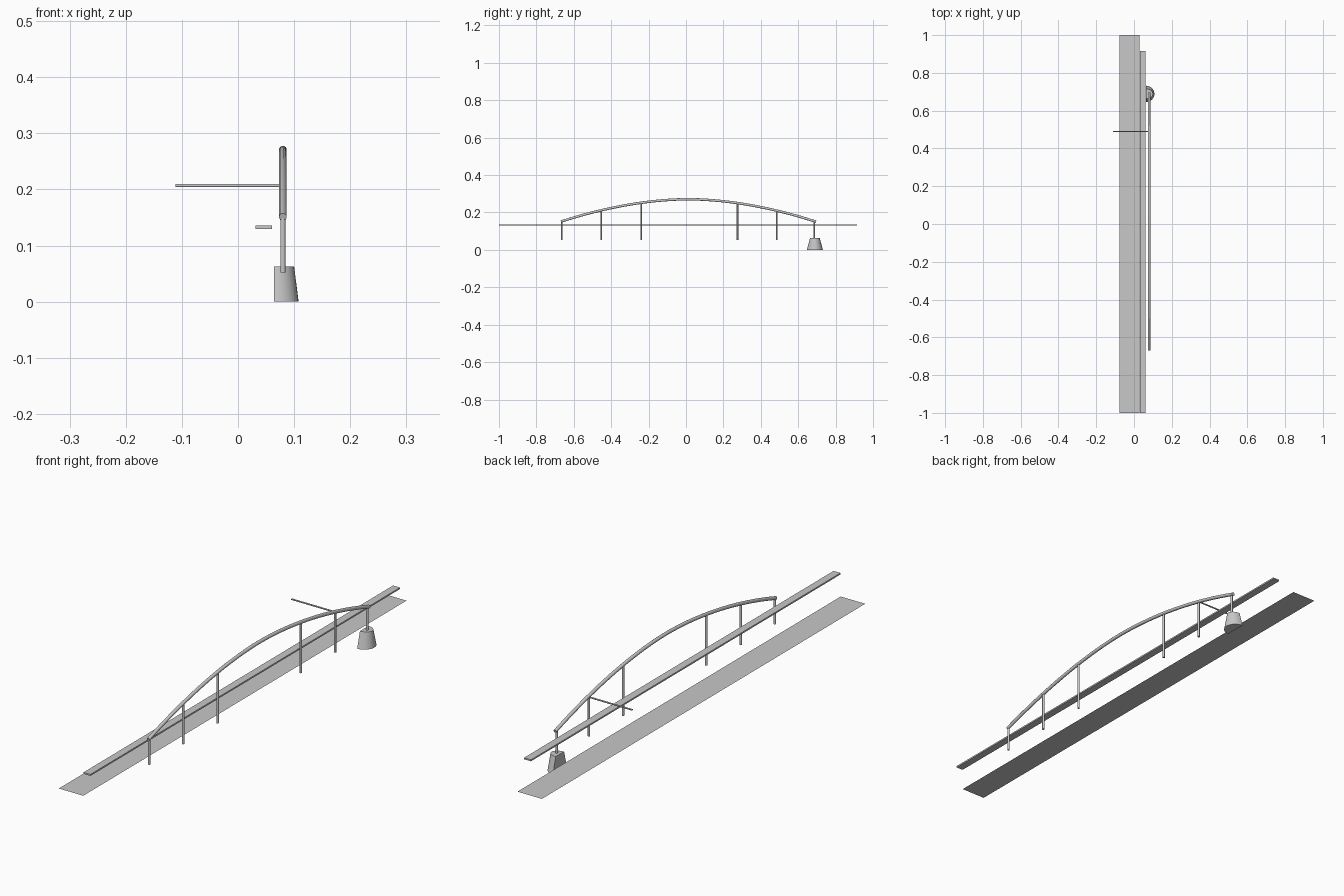
import bpy, bmesh, math
from mathutils import Vector

cube = bpy.data.objects.get("Cube")
if cube:
    bpy.data.objects.remove(cube, do_unlink=True)

grey = bpy.data.materials.new("plain grey")
grey.use_nodes = True
GREY = (0.58, 0.58, 0.58, 1)
grey.diffuse_color = GREY
grey.node_tree.nodes["Principled BSDF"].inputs["Base Color"].default_value = GREY

RAIL_X = 0.08


def finish(name, bm, smooth=False):
    bmesh.ops.recalc_face_normals(bm, faces=bm.faces)
    mesh = bpy.data.meshes.new(name)
    bm.to_mesh(mesh)
    bm.free()
    obj = bpy.data.objects.new(name, mesh)
    bpy.context.collection.objects.link(obj)
    mesh.materials.append(grey)
    if smooth:
        bpy.ops.object.select_all(action='DESELECT')
        obj.select_set(True)
        bpy.context.view_layer.objects.active = obj
        bpy.ops.object.shade_smooth_by_angle(angle=math.radians(50))
    return obj


def skin(name, rings, smooth=True):
    """Join equal rings of points into a closed solid."""
    bm = bmesh.new()
    loops = [[bm.verts.new(p) for p in ring] for ring in rings]
    n = len(loops[0])
    for a, b in zip(loops, loops[1:]):
        for i in range(n):
            j = (i + 1) % n
            bm.faces.new((a[i], a[j], b[j], b[i]))
    bm.faces.new(loops[0])
    bm.faces.new(loops[-1])
    return finish(name, bm, smooth)


def tube(name, path, radius, sides=12):
    """Sweep a round section along a path."""
    path = [Vector(p) for p in path]
    rings = []
    for i, p in enumerate(path):
        along = (path[min(i + 1, len(path) - 1)] - path[max(i - 1, 0)]).normalized()
        u = Vector((1, 0, 0)) if abs(along.x) < 0.9 else Vector((0, 1, 0))
        v = along.cross(u).normalized()
        angles = [2 * math.pi * (k + 0.5) / sides for k in range(sides)]
        rings.append([p + radius * (u * math.cos(a) + v * math.sin(a)) for a in angles])
    return skin(name, rings)


# Flat strip below the deck
bm = bmesh.new()
strip = [(-0.076, -1), (0.03, -1), (0.03, 1), (-0.076, 1)]
bm.faces.new([bm.verts.new((x, y, 0.044)) for x, y in strip])
finish("ground_strip", bm)

# Long thin deck plank
plank = [(0.031, -1), (0.061, -1), (0.061, 0.915), (0.031, 0.915)]
skin("deck_plank", [[(x, y, z) for x, y in plank] for z in (0.13, 0.136)], False)


# Arched rail
def arch_height(y):
    t = abs(y - 0.012) / 0.682
    return 0.151 + 0.12 * (1 - t ** 1.85)


START, END, STEPS = -0.669, 0.695, 40
arch = [START + (END - START) * i / STEPS for i in range(STEPS + 1)]
tube("arched_rail", [(RAIL_X, y, arch_height(y)) for y in arch], 0.0068)

# Hanging posts under the rail
for number, y in enumerate((-0.664, -0.453, -0.24, 0.275, 0.486), 1):
    tube(f"post_{number}", [(RAIL_X, y, 0.052), (RAIL_X, y, arch_height(y))], 0.0046)

# End post on its half-round tapered footing
tube("footing_post", [(RAIL_X, 0.686, 0.055), (RAIL_X, 0.686, arch_height(0.686))], 0.0046)
rings = []
for depth, half_width, z in ((0.044, 0.043, 0), (0.036, 0.026, 0.063)):
    angles = [math.pi * (k / 16 - 0.5) for k in range(17)]
    rings.append([(0.064 + depth * math.cos(a), 0.689 + half_width * math.sin(a), z)
                  for a in angles])
skin("footing", rings)

# Side rod reaching across the deck
tube("side_rod", [(-0.111, 0.49, 0.207), (RAIL_X, 0.49, 0.207)], 0.003, 8)
